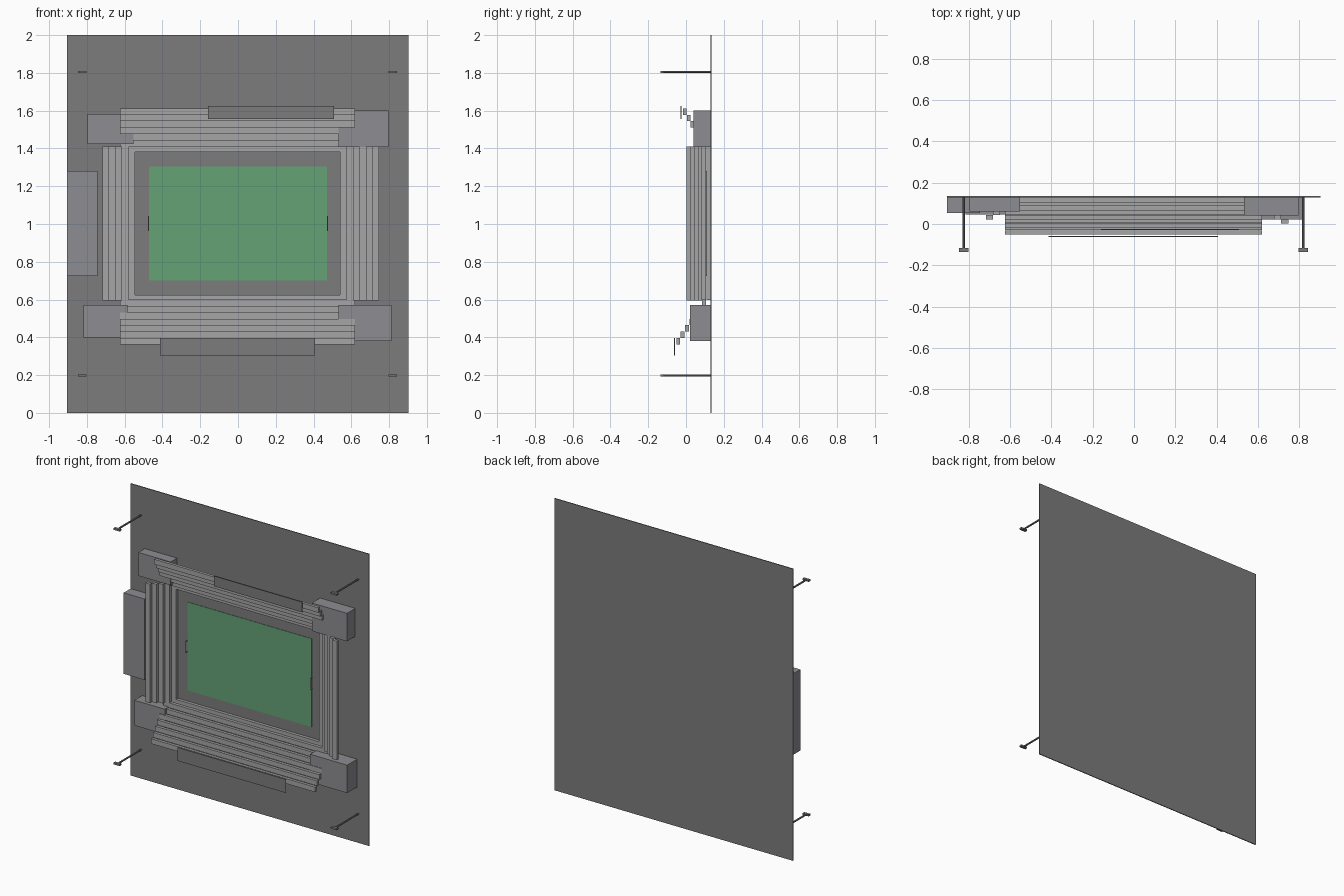
import bpy
import math

if "Cube" in bpy.data.objects:
    bpy.data.objects.remove(bpy.data.objects["Cube"])


def material(name, rgb):
    m = bpy.data.materials.new(name)
    m.diffuse_color = (*rgb, 1)
    m.use_nodes = True
    m.node_tree.nodes["Principled BSDF"].inputs["Base Color"].default_value = m.diffuse_color
    return m


GREEN = material("grass", (0.13, 0.36, 0.18))
DARK = material("dark_grey", (0.2, 0.2, 0.2))
LIGHT = material("concrete", (0.38, 0.38, 0.38))
MID = material("building_grey", (0.27, 0.27, 0.29))


def box(name, x0, x1, y0, y1, z0, z1, mat):
    bpy.ops.mesh.primitive_cube_add(
        size=1, location=((x0 + x1) / 2, (y0 + y1) / 2, (z0 + z1) / 2))
    ob = bpy.context.object
    ob.name = name
    ob.scale = (x1 - x0, y1 - y0, z1 - z0)
    bpy.ops.object.transform_apply(location=False, rotation=False)
    ob.data.materials.append(mat)
    return ob


BASE = 0.129   # front face of the ground slab
W = 0.0345     # depth of one seating row
H = 0.021      # rise of one seating row

# Ground slab and playing field
box("ground_slab", -0.905, 0.903, BASE, 0.135, 0, 2, DARK)
box("playing_field", -0.47, 0.47, BASE - 0.003, BASE, 0.70, 1.305, GREEN)

# Lowest ring of seats around the field
box("ring_left", -0.58, -0.545, 0.108, BASE, 0.625, 1.38, LIGHT)
box("ring_right", 0.54, 0.575, 0.108, BASE, 0.625, 1.38, LIGHT)
box("ring_bottom", -0.58, 0.575, 0.108, BASE, 0.597, 0.625, LIGHT)
box("ring_top", -0.58, 0.575, 0.108, BASE, 1.38, 1.41, LIGHT)

# Side stands, each row stepping outward and up
for side, start, rows in (("left", -0.58, 4), ("right", 0.575, 5)):
    s = -1 if side == "left" else 1
    for i in range(rows):
        a, b = start + s * i * W, start + s * (i + 1) * W
        y = 0.086 - i * H
        box(f"{side}_stand_row_{i + 1}", min(a, b), max(a, b),
            y, y + H, 0.595, 1.41, LIGHT)

# End stands
for side, start, rows, rise in (("bottom", 0.60, 7, 0.0228),
                                ("top", 1.408, 6, 0.0205)):
    s = -1 if side == "bottom" else 1
    for i in range(rows):
        a, b = start + s * i * 0.034, start + s * (i + 1) * 0.034
        y = 0.086 - i * rise
        box(f"{side}_stand_row_{i + 1}", -0.625, 0.62,
            y, y + 0.02, min(a, b), max(a, b), LIGHT)

# Corner buildings and side building
box("corner_top_left", -0.797, -0.553, 0.06, BASE, 1.423, 1.583, MID)
box("corner_top_right", 0.532, 0.798, 0.04, BASE, 1.408, 1.6, MID)
box("corner_bottom_left", -0.817, -0.586, 0.045, BASE, 0.398, 0.571, MID)
box("corner_bottom_right", 0.532, 0.813, 0.021, BASE, 0.38, 0.571, MID)
box("side_building", -0.905, -0.745, 0.054, BASE, 0.725, 1.28, MID)

# Thin roofs over the end stands
box("bottom_roof", -0.413, 0.407, -0.064, -0.059, 0.305, 0.397, DARK)
box("top_roof", -0.16, 0.508, -0.03, -0.025, 1.556, 1.626, DARK)

# Goals
for side, s in (("left", -1), ("right", 1)):
    x = s * 0.474
    for j, z in enumerate((0.965, 1.04)):
        box(f"{side}_goal_post_{j + 1}", x - 0.002, x + 0.002,
            0.112, BASE, z - 0.002, z + 0.002, MID)
    box(f"{side}_goal_bar", x - 0.002, x + 0.002,
        0.110, 0.113, 0.963, 1.042, MID)

# Floodlights
for x in (-0.825, 0.82):
    for z in (0.198, 1.805):
        bpy.ops.mesh.primitive_cylinder_add(
            vertices=8, radius=0.006, depth=0.252,
            location=(x, 0.004, z), rotation=(math.pi / 2, 0, 0))
        bpy.context.object.name = "floodlight_pole"
        bpy.context.object.data.materials.append(DARK)
        box("floodlight_head", x - 0.023, x + 0.023, -0.135, -0.117,
            z - 0.006, z + 0.006, DARK)
